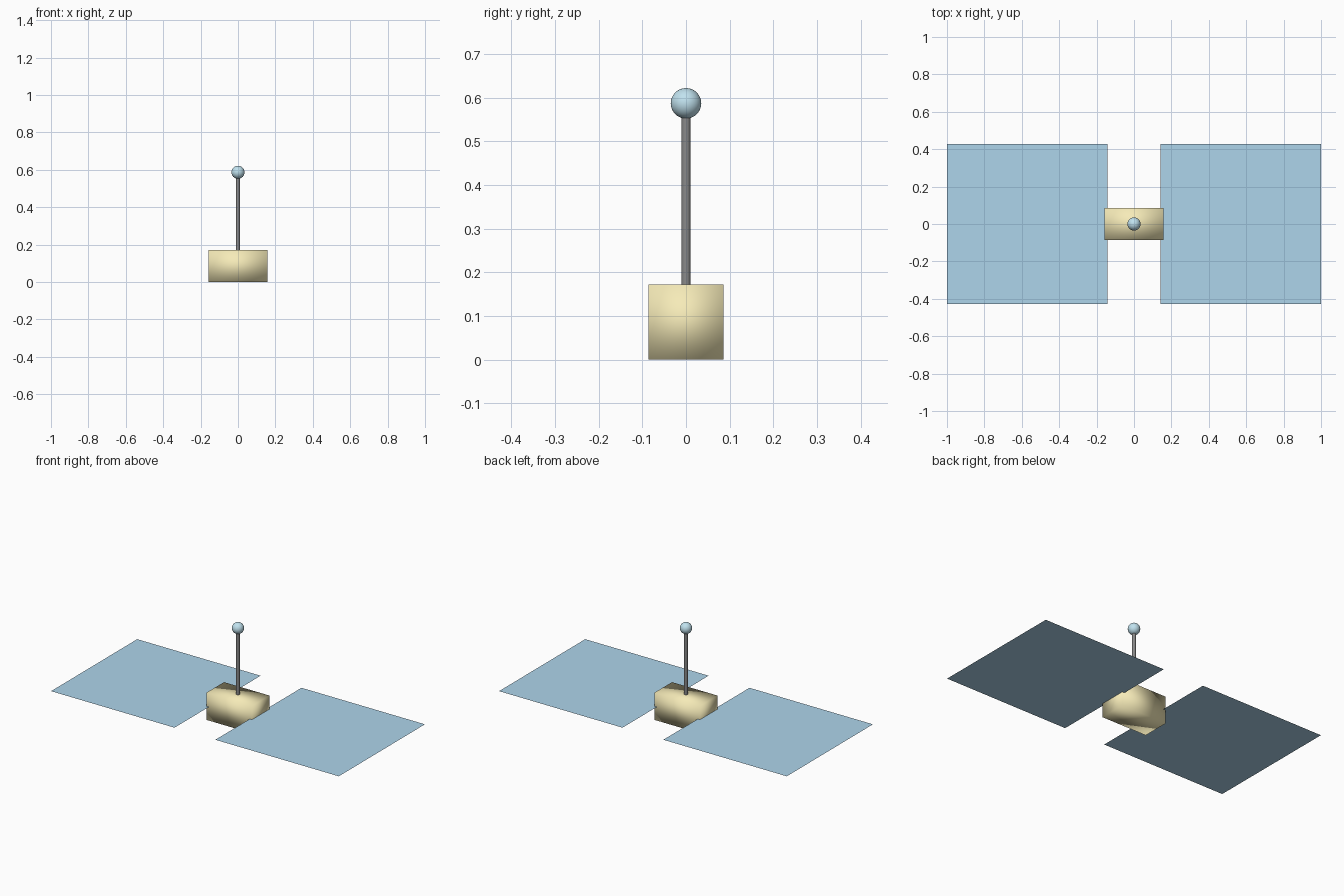
import bpy

if "Cube" in bpy.data.objects:
    bpy.data.objects.remove(bpy.data.objects["Cube"])


def finish(name, color, smooth=True):
    """Name the active object, apply its scale, shade and colour it."""
    ob = bpy.context.object
    ob.name = name
    bpy.ops.object.transform_apply(location=False, rotation=False, scale=True)
    if smooth:
        bpy.ops.object.shade_smooth()
    mat = bpy.data.materials.new(name + "_colour")
    mat.diffuse_color = (*color, 1)
    mat.use_nodes = True
    mat.node_tree.nodes["Principled BSDF"].inputs["Base Color"].default_value = mat.diffuse_color
    ob.data.materials.append(mat)
    return ob


BODY_H = 0.172
MID = BODY_H / 2

# Box body, softly shaded across its edges
bpy.ops.mesh.primitive_cube_add(size=1, location=(0, 0, MID))
bpy.context.object.scale = (0.315, 0.172, BODY_H)
finish("body", (0.92, 0.83, 0.48))

# Paper-thin solar panels, one on each side
for side, name in ((-1, "left_panel"), (1, "right_panel")):
    bpy.ops.mesh.primitive_plane_add(size=1, location=(side * 0.571, 0, MID))
    bpy.context.object.scale = (0.858, 0.855, 1)
    finish(name, (0.42, 0.66, 0.83), smooth=False)

# Antenna mast, rising from the body into the ball
mast_bottom, mast_top = BODY_H - 0.005, 0.575
bpy.ops.mesh.primitive_cylinder_add(
    vertices=32, radius=0.0105, depth=mast_top - mast_bottom,
    location=(0, 0, (mast_top + mast_bottom) / 2))
finish("antenna_mast", (0.25, 0.25, 0.25), smooth=False)
bpy.ops.object.shade_smooth_by_angle()

# Antenna ball
bpy.ops.mesh.primitive_uv_sphere_add(
    segments=32, ring_count=16, radius=0.035, location=(0, 0, 0.587))
finish("antenna_ball", (0.53, 0.76, 0.86))
